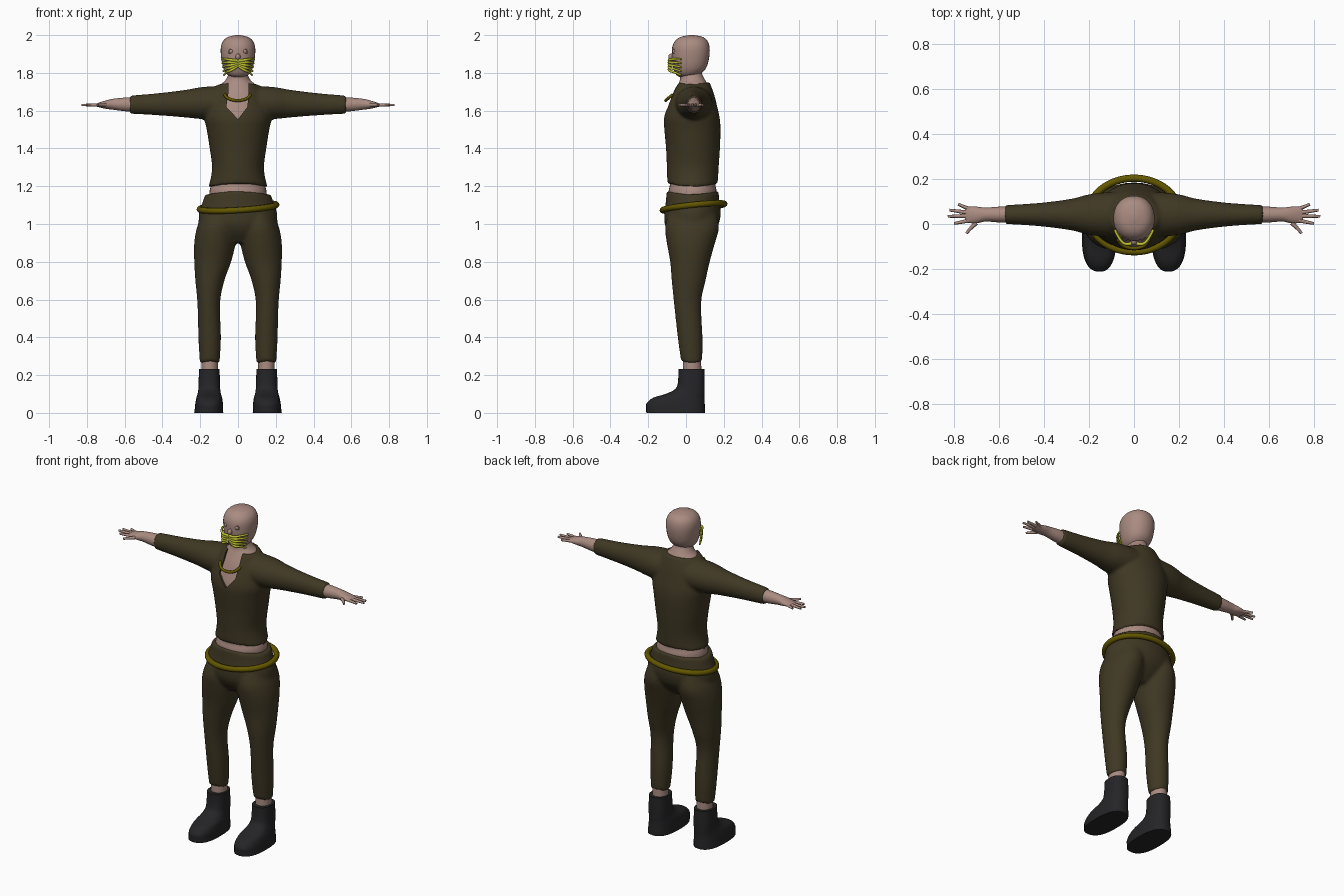
import bpy, bmesh, math
from mathutils import Vector

cube = bpy.data.objects.get("Cube")
if cube:
    bpy.data.objects.remove(cube, do_unlink=True)


def material(name, rgb):
    m = bpy.data.materials.new(name)
    m.use_nodes = True
    m.diffuse_color = (*rgb, 1)
    m.node_tree.nodes["Principled BSDF"].inputs["Base Color"].default_value = (*rgb, 1)
    return m


SKIN = material("skin", (0.40, 0.26, 0.22))
CLOTH = material("olive cloth", (0.050, 0.039, 0.017))
BELT = material("dark yellow cord", (0.125, 0.095, 0.0))
HAIR = material("yellow hair", (0.52, 0.54, 0.03))
BOOT = material("black leather", (0.018, 0.018, 0.020))


def select(obs):
    bpy.ops.object.select_all(action='DESELECT')
    for o in obs:
        o.select_set(True)
    bpy.context.view_layer.objects.active = obs[0]


def finish(ob, mat, angle=50):
    ob.data.materials.clear()
    ob.data.materials.append(mat)
    select([ob])
    bpy.ops.object.shade_smooth_by_angle(angle=math.radians(angle))
    return ob


def to_object(name, bm):
    bmesh.ops.recalc_face_normals(bm, faces=bm.faces)
    me = bpy.data.meshes.new(name)
    bm.to_mesh(me)
    bm.free()
    ob = bpy.data.objects.new(name, me)
    bpy.context.collection.objects.link(ob)
    return ob


def spline(rows, steps=4):
    """Smooth in-between rows through the given rows."""
    out = []
    for i in range(len(rows) - 1):
        a, b, c, d = (rows[min(max(i + k, 0), len(rows) - 1)] for k in (-1, 0, 1, 2))
        for s in range(steps):
            t = s / steps
            out.append([q + t * (r - p) / 2 + t * t * (p - 2.5 * q + 2 * r - w / 2)
                        + t ** 3 * (1.5 * (q - r) + (w - p) / 2)
                        for p, q, r, w in zip(a, b, c, d)])
    return out + [list(rows[-1])]


def loft(name, rows, axis='z', power=2.0, grow=0, wave=(0, 0), seg=32):
    """Rows are centre x, y, z and two half widths of a rounded section."""
    bm = bmesh.new()
    rings = []
    rows = spline(rows)
    for k, (x, y, z, a, b) in enumerate(rows):
        ring = []
        lift = wave[0] if k == 0 else wave[1] if k == len(rows) - 1 else 0
        for j in range(seg):
            t = 2 * math.pi * j / seg
            c, s = math.cos(t), math.sin(t)
            u = math.copysign(abs(c) ** (2 / power), c) * (a + grow)
            v = math.copysign(abs(s) ** (2 / power), s) * (b + grow)
            p = (x + u, y + v, z - lift * math.cos(2 * t)) if axis == 'z' else (x, y + u, z + v)
            ring.append(bm.verts.new(p))
        rings.append(ring)
    for r, q in zip(rings, rings[1:]):
        for j in range(seg):
            bm.faces.new((r[j], r[j - 1], q[j - 1], q[j]))
    bm.faces.new(rings[0])
    bm.faces.new(rings[-1])
    return to_object(name, bm)


def tube(name, pts, radius, mat, cyclic=False, tip=1.0):
    cu = bpy.data.curves.new(name, 'CURVE')
    cu.dimensions = '3D'
    cu.bevel_depth, cu.bevel_resolution, cu.resolution_u = radius, 3, 5
    cu.use_fill_caps = True
    sp = cu.splines.new('NURBS')
    sp.points.add(len(pts) - 1)
    for i, p in enumerate(pts):
        sp.points[i].co = (*p, 1)
        sp.points[i].radius = 1 + (tip - 1) * i / (len(pts) - 1)
    sp.use_cyclic_u, sp.use_endpoint_u, sp.order_u = cyclic, not cyclic, 3
    ob = bpy.data.objects.new(name, cu)
    bpy.context.collection.objects.link(ob)
    select([ob])
    bpy.ops.object.convert(target='MESH')
    return finish(bpy.context.object, mat)


def ball(name, loc, size, mat):
    bm = bmesh.new()
    bmesh.ops.create_uvsphere(bm, u_segments=16, v_segments=10, radius=1)
    for v in bm.verts:
        v.co = Vector(loc) + v.co * Vector(size)
    return finish(to_object(name, bm), mat)


def join(obs, name):
    select(obs)
    bpy.ops.object.join()
    obs[0].name = name
    return obs[0]


def fuse(obs, name, smooth=6, cutter=None):
    """Merge overlapping lofts into one soft garment."""
    ob = join(obs, name)
    rm = ob.modifiers.new("merge", 'REMESH')
    rm.mode, rm.voxel_size = 'VOXEL', 0.009
    sm = ob.modifiers.new("soften", 'SMOOTH')
    sm.factor, sm.iterations = 0.5, smooth
    if cutter:
        bo = ob.modifiers.new("neckline", 'BOOLEAN')
        bo.operation, bo.object, bo.solver = 'DIFFERENCE', cutter, 'EXACT'
    select([ob])
    bpy.ops.object.convert(target='MESH')
    return finish(bpy.context.object, CLOTH)


# Shirt with sleeves and an open neckline
TORSO = [(0, .035, 1.205, .155, .133), (0, .035, 1.25, .143, .135), (0, .036, 1.31, .138, .138),
         (0, .037, 1.40, .150, .143), (0, .034, 1.50, .166, .149), (0, .031, 1.56, .178, .148),
         (0, .032, 1.62, .170, .134), (0, .035, 1.69, .140, .113), (0, .037, 1.745, .103, .090)]
shirt_body = loft("shirt_body", TORSO, wave=(.01, .006))
half = [(.10, .042, 1.64, .100, .090), (.20, .042, 1.64, .090, .084), (.28, .042, 1.637, .070, .073),
        (.42, .042, 1.634, .052, .059), (.575, .042, 1.632, .042, .048)]
sleeves = loft("sleeves", [(-r[0], *r[1:]) for r in reversed(half)] + half, axis='x')
bm = bmesh.new()
outline = [(-.052, 1.80), (-.05, 1.70), (-.062, 1.62), (0, 1.555), (.05, 1.62), (.056, 1.70), (.052, 1.80)]
face = bm.faces.new([bm.verts.new((x, -.3, z)) for x, z in outline])
ext = bmesh.ops.extrude_face_region(bm, geom=[face])
bmesh.ops.translate(bm, vec=(0, .3, 0), verts=[v for v in ext["geom"] if isinstance(v, bmesh.types.BMVert)])
cutter = to_object("neckline_cutter", bm)
shirt = fuse([shirt_body, sleeves], "shirt", 6, cutter)
bpy.data.objects.remove(cutter, do_unlink=True)

# Skin body under the clothes, with the neck
chest = loft("body", [(0, .035, 1.10, .165, .135), (0, .035, 1.17, .163, .139)] + TORSO[:-1]
             + [(0, .036, 1.735, .106, .092), (0, .034, 1.765, .076, .078),
                (0, .025, 1.80, .062, .070), (0, .025, 1.85, .062, .070)], grow=-.012)
finish(chest, SKIN)

# Trousers
parts = [loft("hips", [(0, .02, .90, .10, .07), (0, .025, .95, .17, .115), (0, .03, 1.0, .205, .143),
                       (0, .035, 1.06, .207, .150), (0, .035, 1.11, .190, .143),
                       (0, .035, 1.165, .172, .138)], wave=(0, .01))]
for s in (1, -1):
    parts.append(loft("trouser_leg", [
        (s * .150, .030, .268, .053, .056), (s * .150, .022, .40, .060, .066),
        (s * .155, .008, .58, .060, .072), (s * .149, .014, .70, .077, .090),
        (s * .134, .021, .80, .098, .105), (s * .122, .026, .90, .110, .128),
        (s * .112, .032, .98, .106, .143), (s * .10, .035, 1.05, .09, .13)], wave=(.006, 0)))
fuse(parts, "trousers", 8)

# Belt cord, hanging tilted around the hips
ring = [2 * math.pi * i / 24 for i in range(24)]
tube("belt", [(.205 * math.cos(t), .04 + .165 * math.sin(t),
               1.09 + .012 * math.cos(t) + .017 * math.sin(t)) for t in ring], .016, BELT, True)

# Chest tie across the neckline
tube("chest_tie", [(-.07, -.07, 1.685), (-.062, -.095, 1.665), (0, -.112, 1.65),
                   (.058, -.095, 1.665), (.065, -.07, 1.685)], .008, BELT)

# Ankles, boots and hands on both sides
FINGERS = [((.70, .005), (.725, -.015), (.745, -.042)), ((.72, .018), (.76, .010), (.80, .002)),
           ((.73, .036), (.78, .035), (.828, .034)), ((.73, .050), (.78, .056), (.82, .062)),
           ((.72, .062), (.75, .074), (.782, .088))]
for s, side in ((1, "left"), (-1, "right")):
    finish(loft(side + "_ankle", [(s * .15, .032, .16, .044, .05), (s * .15, .032, .30, .044, .048)]), SKIN)
    finish(loft(side + "_boot", [
        (s * .155, -.055, 0, .077, .155), (s * .154, -.055, .02, .075, .156),
        (s * .153, -.055, .05, .073, .154), (s * .152, -.038, .08, .068, .136),
        (s * .152, -.005, .10, .062, .104), (s * .152, .020, .125, .058, .079),
        (s * .152, .028, .16, .057, .071), (s * .152, .029, .232, .054, .069)], power=2.5), BOOT, 60)
    palm = finish(loft(side + "_palm", [
        (s * .54, .042, 1.632, .036, .040), (s * .60, .042, 1.633, .035, .036),
        (s * .66, .042, 1.634, .031, .029), (s * .70, .040, 1.632, .037, .022),
        (s * .74, .041, 1.630, .035, .011), (s * .752, .043, 1.630, .026, .006)], axis='x', seg=20), SKIN)
    digits = [tube("finger", [(s * x, y, 1.63) for x, y in f], .010, SKIN, tip=.6) for f in FINGERS]
    join([palm] + digits, side + "_hand")

# Head with eyes and nose
finish(loft("head", [
    (0, .000, 1.778, .030, .035), (0, .008, 1.79, .055, .060), (0, .017, 1.815, .073, .082),
    (0, .022, 1.85, .084, .094), (0, .025, 1.90, .091, .100), (0, .026, 1.94, .090, .098),
    (0, .028, 1.97, .078, .085), (0, .030, 1.99, .053, .059), (0, .030, 2.0, .012, .014)],
    power=2.15), SKIN)
ball("nose", (0, -.078, 1.885), (.013, .016, .017), SKIN)
for s, side in ((1, "left"), (-1, "right")):
    ball(side + "_eye", (s * .036, -.063, 1.914), (.012, .010, .012), SKIN)
    tube(side + "_eyelid", [(s * .036 + .014 * math.cos(t), -.066 + .006 * abs(math.cos(t)),
                            1.914 + .014 * math.sin(t)) for t in ring[::2]], .003, SKIN, True)
    # Moustache strands fanning out from under the nose
    strands = [tube("strand", [(s * .003, -.083, 1.864 - .007 * i), (s * .035, -.097, 1.868 - .014 * i),
                               (s * (.068 - .002 * i), -.065, 1.874 - .017 * i),
                               (s * (.086 - .003 * i), -.026, 1.872 - .021 * i)], .0085, HAIR, tip=.6)
               for i in range(5)]
    join(strands, side + "_moustache")
